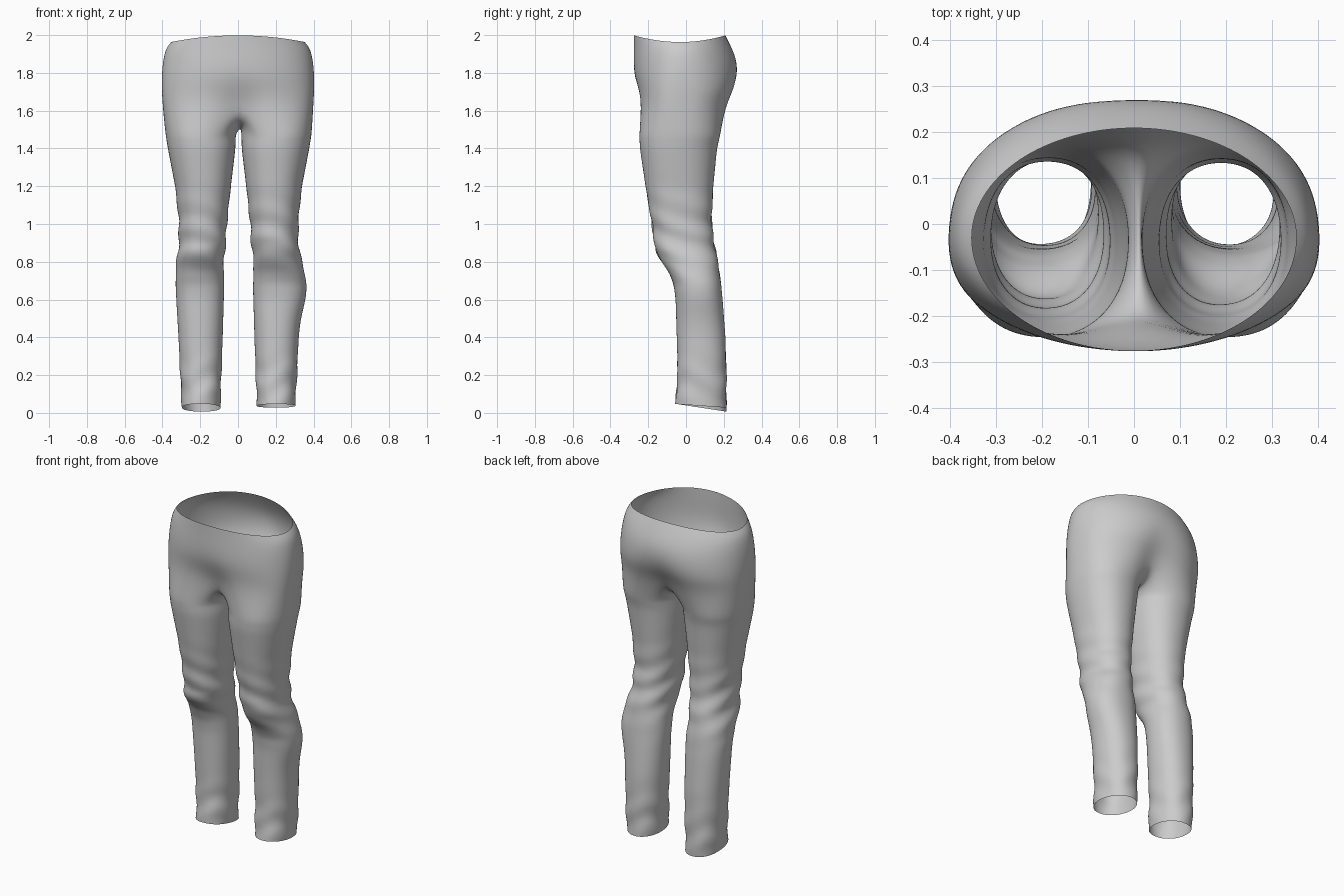
import bpy, bmesh
from math import sin, cos, pi, exp, radians, copysign

if "Cube" in bpy.data.objects:
    bpy.data.objects.remove(bpy.data.objects["Cube"])

# pelvis levels: z, half width, front y, back y, front centre dip, back centre dip, squareness
PELVIS = [
    (1.98, .355, -.277, .210, 0, 0, 2.0),
    (1.93, .385, -.277, .245, 0, 0, 2.0),
    (1.86, .400, -.279, .272, 0, 0, 2.05),
    (1.78, .406, -.276, .279, .002, .008, 2.15),
    (1.70, .405, -.256, .262, .015, .025, 2.4),
    (1.62, .400, -.252, .226, .050, .050, 2.5),
]
# leg levels: z, inner x, outer x, front y, back y
LEG = [
    (1.48, .010, .386, -.249, .185), (1.40, .012, .373, -.246, .166),
    (1.20, .036, .334, -.216, .146), (1.00, .058, .313, -.182, .136),
    (.90, .063, .315, -.168, .150), (.85, .069, .318, -.165, .160),
    (.81, .075, .328, -.135, .168), (.75, .075, .331, -.095, .178),
    (.68, .072, .331, -.066, .187), (.60, .074, .328, -.056, .195),
    (.40, .080, .316, -.050, .210), (.20, .087, .307, -.045, .215),
    (.03, .093, .298, -.058, .215),
]
HALF, SADDLE, RINGS = 16, 8, 40
bm = bmesh.new()


def power(v, n):
    return copysign(abs(v) ** (2 / n), v)


def bell(v, centre, width):
    return exp(-((v - centre) / width) ** 2)


def bridge(upper, lower):
    n = len(upper)
    for i in range(n):
        k = (i + 1) % n
        bm.faces.new((upper[i], lower[i], lower[k], upper[k]))


def pelvis_ring(level, row):
    z, w, yf, yb, df, db, n = row
    mid = (-.03 * (5 - level) + -.04 * level) / 5
    ring = []
    for j in range(2 * HALF):
        a = -pi / 2 + pi * j / HALF
        s = sin(a)
        x = w * power(cos(a), n)
        y = mid + power(s, n) * ((yb - mid) if s > 0 else (mid - yf))
        y += (-db if s > 0 else df) * bell(x, 0, .09)
        x += .015 * bell(x, 0, .1) * level / 5
        zz = 1.963 + .036 * s * s if level == 0 else z
        ring.append(bm.verts.new((x, y, zz)))
    return ring


def leg_size(z):
    for a, b in zip(LEG, LEG[1:]):
        if z >= b[0]:
            break
    t = (z - a[0]) / (b[0] - a[0])
    return [p + (q - p) * t for p, q in zip(a[1:], b[1:])]


def leg_ring(z, side):
    xi, xo, yf, yb = leg_size(z)
    if side > 0:                       # the right leg bulges at the calf
        xo += .028 * bell(z, .65, .13) + .006
        xi += .006
    cx, cy = side * (xi + xo) / 2, (yf + yb) / 2
    ring = []
    for i in range(HALF + SADDLE):
        a = radians((-120 if side > 0 else 60) + 15 * i)
        # cloth folds round the knee and the ankle
        fold = .007 * bell(z, .93, .17) * sin(44 * z + 3 * sin(a + .6) + side)
        fold += .005 * bell(z, .14, .13) * sin(36 * z + 2 * sin(2 * a) + side)
        x = cx + ((xo - xi) / 2 + fold) * power(cos(a), 2.2)
        y = cy + ((yb - yf) / 2 + fold) * power(sin(a), 2.2)
        # hem slopes down to the back
        drop = max(0, 1 - z / .3)
        zz = z - drop * (y - .08) * (.17 if side < 0 else .08)
        zz += drop * (.008 if side > 0 else -.003)
        ring.append(bm.verts.new((x, y, zz)))
    return ring


# hips and seat
rings = [pelvis_ring(i, r) for i, r in enumerate(PELVIS)]
for up, low in zip(rings, rings[1:]):
    bridge(up, low)

# crotch saddle from front centre to back centre
joint = rings[-1]
front, back = joint[0], joint[HALF]
saddle = []
for k in range(1, SADDLE):
    s = k / SADDLE
    p = front.co.lerp(back.co, s)
    p.z -= .11 * sin(pi * s) ** .75
    saddle.append(bm.verts.new(p))

# legs
for side in (1, -1):
    if side > 0:
        ring = joint[:HALF + 1] + saddle[::-1]
    else:
        ring = joint[HALF:] + [front] + saddle
    for r in range(RINGS + 1):
        z = 1.48 + (.03 - 1.48) * r / RINGS
        low = leg_ring(z, side)
        bridge(ring, low)
        ring = low

bmesh.ops.recalc_face_normals(bm, faces=bm.faces)
mesh = bpy.data.meshes.new("trousers")
bm.to_mesh(mesh)
bm.free()
trousers = bpy.data.objects.new("trousers", mesh)
bpy.context.collection.objects.link(trousers)
for poly in mesh.polygons:
    poly.use_smooth = True
smooth = trousers.modifiers.new("smooth_cloth", 'SUBSURF')
smooth.levels = smooth.render_levels = 2
